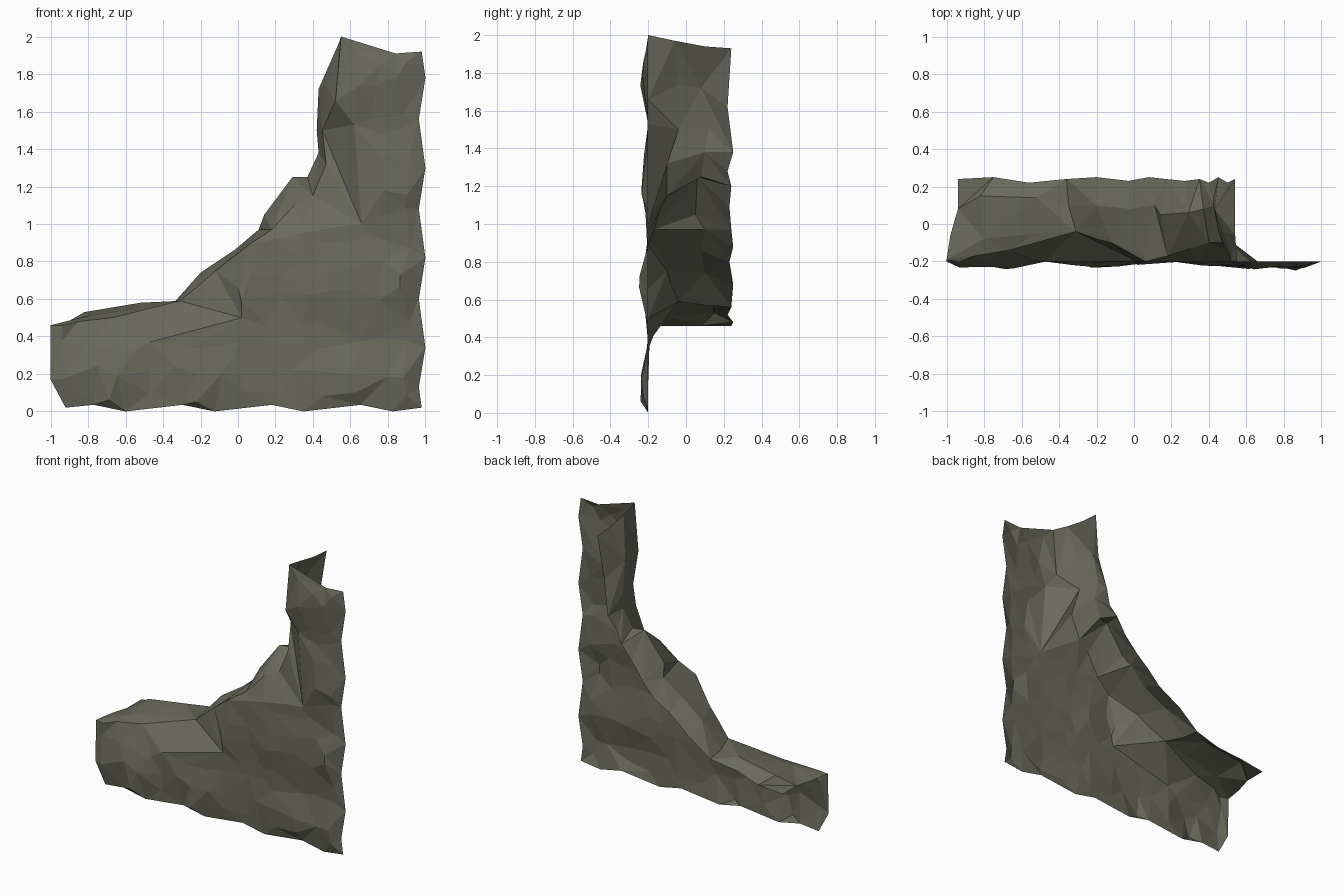
import bpy, bmesh, math, random
from mathutils import Vector
from mathutils.geometry import delaunay_2d_cdt

cube = bpy.data.objects.get("Cube")
if cube:
    bpy.data.objects.remove(cube, do_unlink=True)

random.seed(4)
FRONT = -.2

# Ledge lines as (x, y, z), from the peak down to the low end
rim = [(.55, FRONT, 2), (.52, FRONT, 1.66), (.62, FRONT, 1.53), (.66, FRONT, 1),
       (.5, FRONT, .98), (.34, FRONT, .95), (.2, FRONT, .92), (.06, FRONT, .89),
       (0, FRONT, .66), (.02, FRONT, .5), (-.47, FRONT, .37), (-.67, -.14, .5),
       (-.85, -.17, .48), (-1, -.19, .46)]
crest = [(.54, -.06, 1.97), (.47, -.04, 1.74), (.45, -.04, 1.5), (.47, -.1, 1.32),
         (.4, -.1, 1.15), (.3, -.13, 1.1), (.18, -.17, .97), (.05, -.16, .89),
         (-.12, -.1, .75), (-.2, -.08, .68), (-.31, -.04, .59), (-.52, -.05, .55),
         (-.8, -.08, .51), (-.98, -.06, .46)]
middle = [(.54, .1, 1.94), (.43, .08, 1.72), (.42, .12, 1.5), (.43, .1, 1.38),
          (.37, .08, 1.25), (.29, .06, 1.25), (.14, .05, 1.05), (.11, .1, .97),
          (-.02, .08, .86), (-.2, .1, .74), (-.35, .1, .57), (-.52, .14, .58),
          (-.82, .15, .53), (-.94, .08, .46)]
rear = [(.54, .24, 1.93), (.5, .22, 1.62), (.45, .25, 1.38), (.4, .22, 1.28),
        (.35, .24, 1.2), (.27, .23, 1.09), (.17, .24, .97), (.08, .25, .88),
        (-.03, .23, .8), (-.2, .25, .68), (-.36, .24, .56), (-.56, .22, .52),
        (-.75, .25, .48), (-.94, .24, .46)]


def jitter(amount):
    return random.uniform(-amount, amount)


def bulge(x, z):
    """Forward swell of the wall: level mid-width, banded by height."""
    across = min(1, abs(x - .2) / .35) * min(1, abs(x + .47) / .15)
    bands = .5 - .5 * math.cos(math.tau * (z - .4) / .55)
    return .05 * across * bands * random.uniform(.5, 1)


def inside(p, poly):
    """Even-odd test of a point against the wall outline."""
    hit = False
    for a, b in zip(poly, poly[1:] + poly[:1]):
        if (a[1] > p[1]) != (b[1] > p[1]):
            if p[0] < a[0] + (p[1] - a[1]) / (b[1] - a[1]) * (b[0] - a[0]):
                hit = not hit
    return hit


# Wall outline: rim, left end, wavy foot, wavy right edge, top
outline = [(x, z) for x, y, z in rim] + [(-1, .17), (-.92, .02)]
for k in range(4):
    shift = .475 * k
    outline += [(-.77 + shift, .035), (-.6 + shift, 0)]
outline += [(.98, .02), (.965, .13)]
for k in range(4):
    shift = .48 * k
    outline.append((1, .34 + shift))
    if k < 3:
        outline.append((.965, .6 + shift))
outline += [(.98, 1.92), (.84, 1.91)]

# Scattered inner points give the wall its facets
inner = []
step = .14
for row in range(15):
    for col in range(15):
        p = (-1 + step * (col + .5) + jitter(.045), step * (row + .5) + jitter(.045))
        near = min((Vector(p) - Vector(q)).length for q in outline)
        if inside(p, outline) and near > .06:
            inner.append(p)

count = len(outline)
points = [Vector(p) for p in outline + inner]
flat, _, faces, origin, _, _ = delaunay_2d_cdt(points, [], [list(range(count))], 1, 1e-5)

bm = bmesh.new()

# Front wall
wall = []
for p, src in zip(flat, origin):
    if src and src[0] < len(rim):
        y = rim[src[0]][1]
    elif any(i < count for i in src):
        y = FRONT
    else:
        y = FRONT - bulge(p.x, p.y)
    wall.append(bm.verts.new((p.x, y, p.y)))
for f in faces:
    bm.faces.new([wall[i] for i in f])

# Sloping ledge running back from the rim
grid = [[bm.verts.new(p) for p in row] for row in (rim, crest, middle, rear)]
for r in range(len(grid) - 1):
    for i in range(len(rim) - 1):
        a, b = grid[r][i], grid[r][i + 1]
        c, d = grid[r + 1][i + 1], grid[r + 1][i]
        if (r + i) % 2:
            bm.faces.new((a, b, c))
            bm.faces.new((a, c, d))
        else:
            bm.faces.new((a, b, d))
            bm.faces.new((b, c, d))

# Weld both sheets along the rim and tidy up
bmesh.ops.remove_doubles(bm, verts=bm.verts[:], dist=.002)
loose = [v for v in bm.verts if not v.link_faces]
bmesh.ops.delete(bm, geom=loose, context="VERTS")
bmesh.ops.recalc_face_normals(bm, faces=bm.faces[:])
if sum(f.normal.y * f.calc_area() for f in bm.faces) > 0:
    bmesh.ops.reverse_faces(bm, faces=bm.faces[:])

mesh = bpy.data.meshes.new("rock_cliff")
bm.to_mesh(mesh)
bm.free()
cliff = bpy.data.objects.new("rock_cliff", mesh)
bpy.context.collection.objects.link(cliff)

# Stone colour
stone = bpy.data.materials.new("olive_grey_stone")
stone.use_nodes = True
colour = (.14, .14, .105, 1)
stone.diffuse_color = colour
shader = stone.node_tree.nodes["Principled BSDF"]
shader.inputs["Base Color"].default_value = colour
shader.inputs["Roughness"].default_value = .9
mesh.materials.append(stone)
